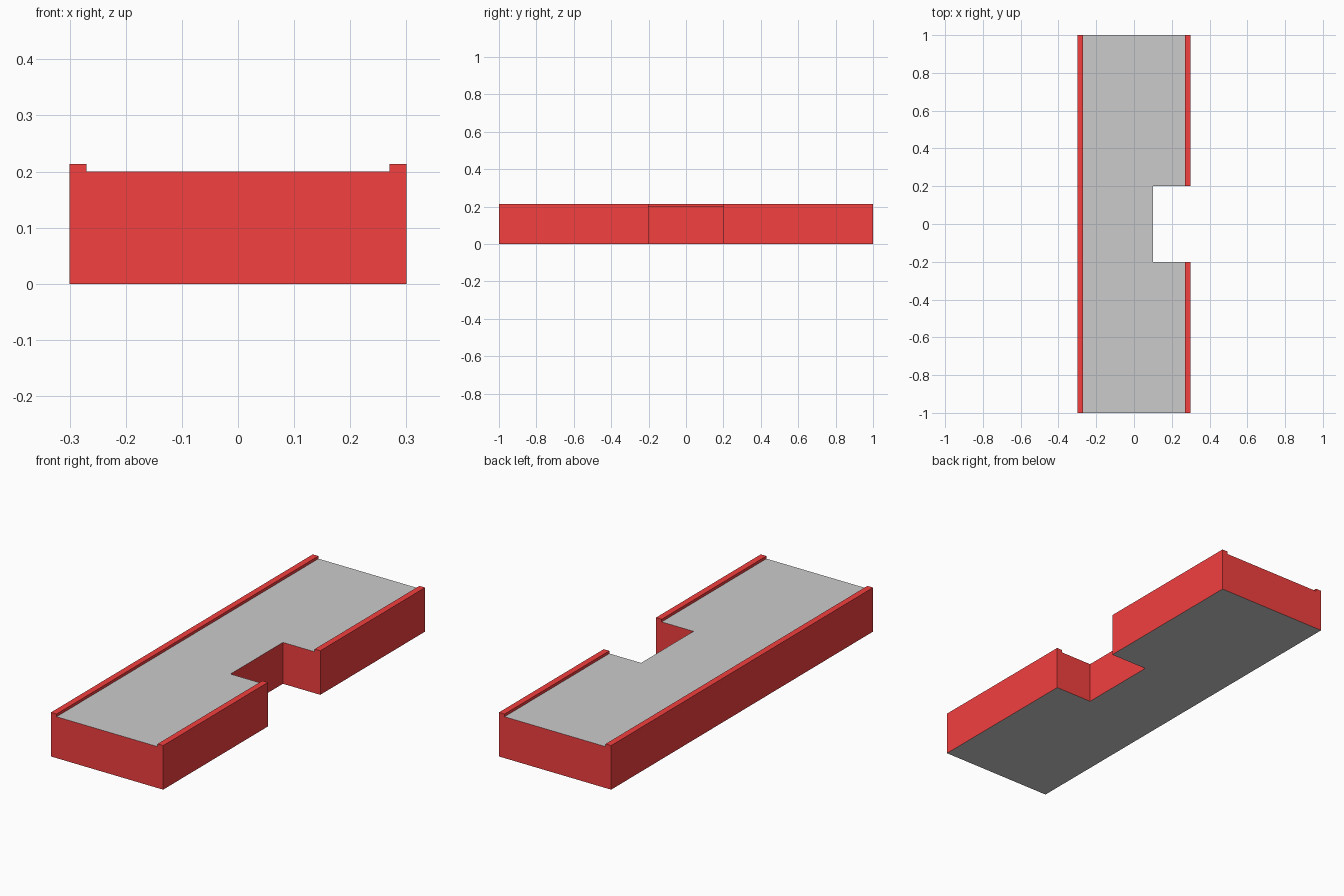
import bpy, bmesh

if "Cube" in bpy.data.objects:
    bpy.data.objects.remove(bpy.data.objects["Cube"])

LENGTH, STRIPE = 2.0, 0.2
DECK_Z, RAIL_H = 0.2, 0.013
XS = [-0.3, -0.27, 0.1, 0.27, 0.3]      # rail, deck, notch side, rail


def material(name, rgb):
    m = bpy.data.materials.new(name)
    m.diffuse_color = (*rgb, 1)
    m.use_nodes = True
    m.node_tree.nodes["Principled BSDF"].inputs["Base Color"].default_value = m.diffuse_color
    return m


def extrude_up(bm, faces, height):
    """Extrude a region straight up and return its new top faces."""
    geom = bmesh.ops.extrude_face_region(bm, geom=faces)["geom"]
    bmesh.ops.translate(bm, vec=(0, 0, height),
                        verts=[g for g in geom if isinstance(g, bmesh.types.BMVert)])
    return [g for g in geom if isinstance(g, bmesh.types.BMFace)]


bm = bmesh.new()

# Floor plan: one row per stripe, leaving out the notch on the right side
for i in range(10):
    y0 = -LENGTH / 2 + i * STRIPE
    y1 = y0 + STRIPE
    for x0, x1 in zip(XS, XS[1:]):
        if i in (4, 5) and x0 >= 0.1:
            continue
        bm.faces.new([bm.verts.new((x, y, 0)) for x, y in
                      ((x0, y0), (x1, y0), (x1, y1), (x0, y1))])
bmesh.ops.remove_doubles(bm, verts=bm.verts[:], dist=1e-4)

# Solid deck, then the narrow rails along both long edges
top = extrude_up(bm, bm.faces[:], DECK_Z)
extrude_up(bm, [f for f in top if abs(f.calc_center_median().x) > 0.27], RAIL_H)
bmesh.ops.recalc_face_normals(bm, faces=bm.faces[:])

# Grey stripes on the deck and underside, red on walls and rails
for f in bm.faces:
    c = f.calc_center_median()
    if abs(f.normal.z) > 0.5 and c.z < DECK_Z + 0.005:
        f.material_index = int((c.y + LENGTH / 2) / STRIPE) % 2
    else:
        f.material_index = 2

mesh = bpy.data.meshes.new("striped_platform")
bm.to_mesh(mesh)
bm.free()
for name, rgb in (("light_grey", (0.8, 0.8, 0.8)),
                  ("dark_grey", (0.56, 0.56, 0.56)),
                  ("red", (0.9, 0.05, 0.05))):
    mesh.materials.append(material(name, rgb))
platform = bpy.data.objects.new("striped_platform", mesh)
bpy.context.collection.objects.link(platform)
